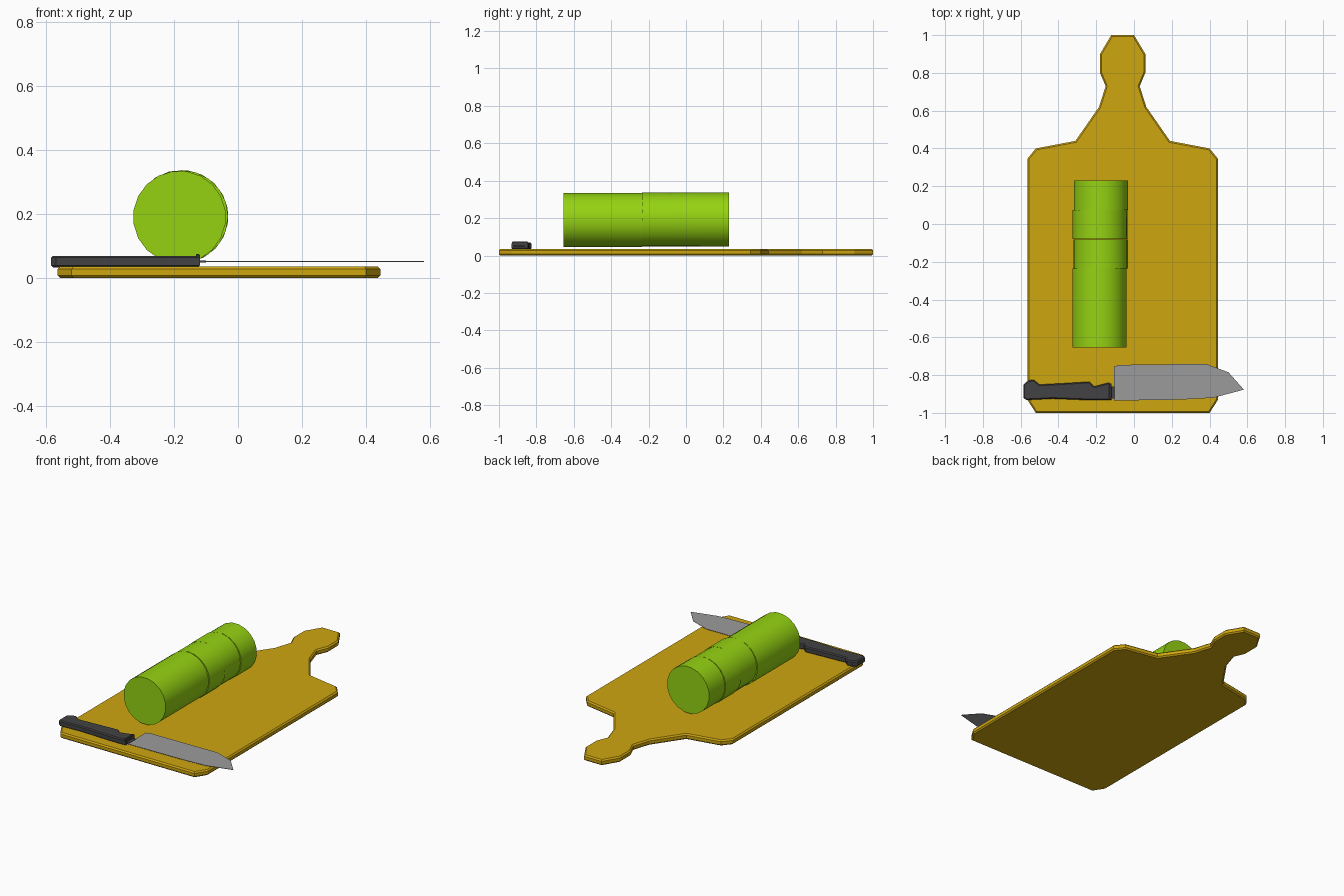
import bpy
import bmesh
import math
from mathutils import Matrix

if "Cube" in bpy.data.objects:
    bpy.data.objects.remove(bpy.data.objects["Cube"], do_unlink=True)


def material(name, r, g, b):
    mat = bpy.data.materials.new(name)
    mat.use_nodes = True
    mat.diffuse_color = (r, g, b, 1)
    mat.node_tree.nodes["Principled BSDF"].inputs["Base Color"].default_value = (r, g, b, 1)
    return mat


wood = material("golden_wood", 0.62, 0.38, 0.005)
green = material("cucumber_green", 0.30, 0.65, 0.006)
steel = material("steel_grey", 0.33, 0.33, 0.33)
dark = material("dark_handle", 0.055, 0.055, 0.058)


def finish(bm, name, mat):
    bmesh.ops.recalc_face_normals(bm, faces=bm.faces)
    mesh = bpy.data.meshes.new(name)
    bm.to_mesh(mesh)
    bm.free()
    mesh.materials.append(mat)
    obj = bpy.data.objects.new(name, mesh)
    bpy.context.collection.objects.link(obj)
    return obj


def plate(name, outline, z0, z1, mat, chamfer=0):
    """Extruded outline with chamfered top and bottom rims."""
    bm = bmesh.new()
    base = bm.faces.new([bm.verts.new((x, y, z0)) for x, y in outline])
    top = bmesh.ops.extrude_face_region(bm, geom=[base], use_keep_orig=True)["geom"]
    bmesh.ops.translate(bm, vec=(0, 0, z1 - z0),
                        verts=[v for v in top if isinstance(v, bmesh.types.BMVert)])
    bmesh.ops.recalc_face_normals(bm, faces=bm.faces)
    if chamfer:
        rims = [e for e in bm.edges if abs(e.verts[0].co.z - e.verts[1].co.z) < 1e-5]
        bmesh.ops.bevel(bm, geom=rims, offset=chamfer, segments=1, affect='EDGES')
    return finish(bm, name, mat)


# Cutting board: half outline mirrored about its own centre line
half = [(0.46, -1), (0.505, -0.93), (0.505, 0.345), (0.46, 0.40), (0.25, 0.44),
        (0.125, 0.62), (0.09, 0.73), (0.12, 0.80), (0.12, 0.90), (0.06, 1)]
centre = -0.06
board = [(centre + w, y) for w, y in half] + [(centre - w, y) for w, y in reversed(half)]
plate("cutting_board", board, 0, 0.035, wood, 0.008)


# Cucumber: one long piece and three slices, slightly shifted and turned
def cucumber(name, y0, y1, x, z, turn):
    bm = bmesh.new()
    bmesh.ops.create_cone(bm, cap_ends=True, segments=20, radius1=0.145, radius2=0.145,
                          depth=y1 - y0,
                          matrix=Matrix.Translation((x, (y0 + y1) / 2, z))
                          @ Matrix.Rotation(math.radians(turn), 4, 'Y')
                          @ Matrix.Rotation(math.pi / 2, 4, 'X'))
    for f in bm.faces:
        f.smooth = len(f.verts) == 4
    for e in bm.edges:
        e.smooth = all(f.smooth for f in e.link_faces)
    finish(bm, name, green)


cucumber("cucumber_piece", -0.655, -0.235, -0.183, 0.19, 9)
for i, shift in enumerate((0.004, 0.0, 0.005)):
    start = -0.235 + i * 0.155
    cucumber(f"cucumber_slice_{i + 1}", start, start + 0.154,
             -0.18 + shift, 0.192, 4 * i)

# Knife: grip, guard, tang and thin blade
grip = [(-0.585, -0.92), (-0.57, -0.932), (-0.43, -0.925), (-0.25, -0.932),
        (-0.12, -0.932), (-0.12, -0.85), (-0.135, -0.84), (-0.21, -0.86),
        (-0.235, -0.835), (-0.37, -0.843), (-0.50, -0.85), (-0.53, -0.825),
        (-0.56, -0.828), (-0.585, -0.85)]
plate("knife_handle", grip, 0.033, 0.069, dark, 0.006)
guard = [(-0.132, -0.93), (-0.119, -0.93), (-0.119, -0.845), (-0.132, -0.845)]
plate("knife_guard", guard, 0.036, 0.074, dark, 0.003)
tang = [(-0.125, -0.925), (-0.1, -0.925), (-0.1, -0.86), (-0.125, -0.86)]
plate("knife_tang", tang, 0.048, 0.054, dark)
blade = [(-0.105, -0.935), (0.24, -0.93), (0.42, -0.92), (0.582, -0.877),
         (0.50, -0.785), (0.38, -0.74), (-0.08, -0.746), (-0.105, -0.755)]
plate("knife_blade", blade, 0.05, 0.052, steel)
